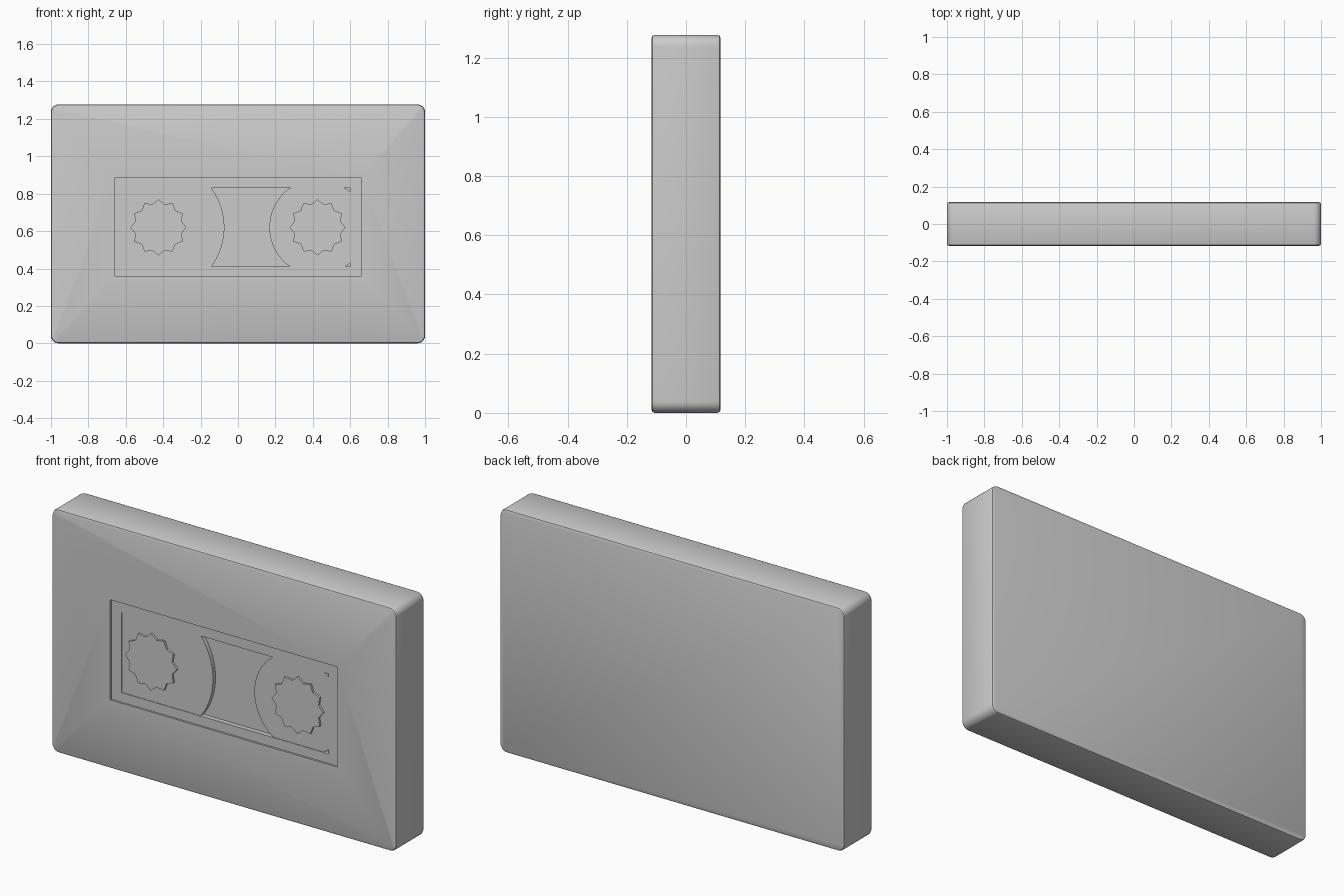
import bpy, bmesh, math

if "Cube" in bpy.data.objects:
    bpy.data.objects.remove(bpy.data.objects["Cube"])

FRONT = -0.117          # y of the front face
HEIGHT = 1.277
MID_Z = 0.62            # height of the reel axes
WIN_X, WIN_Z0, WIN_Z1 = 0.60, 0.41, 0.83

grey = bpy.data.materials.new("plain grey")
grey.diffuse_color = (0.6, 0.6, 0.6, 1)
grey.use_nodes = True
grey.node_tree.nodes["Principled BSDF"].inputs["Base Color"].default_value = grey.diffuse_color


def finish(bm, name):
    bmesh.ops.recalc_face_normals(bm, faces=bm.faces[:])
    mesh = bpy.data.meshes.new(name)
    bm.to_mesh(mesh)
    bm.free()
    ob = bpy.data.objects.new(name, mesh)
    bpy.context.collection.objects.link(ob)
    mesh.materials.append(grey)
    return ob


def prism(name, outline, y0, y1):
    """Extrude an (x, z) outline from y0 to y1."""
    bm = bmesh.new()
    face = bm.faces.new([bm.verts.new((x, y0, z)) for x, z in outline])
    res = bmesh.ops.extrude_face_region(bm, geom=[face])
    verts = [g for g in res["geom"] if isinstance(g, bmesh.types.BMVert)]
    bmesh.ops.translate(bm, verts=verts, vec=(0, y1 - y0, 0))
    return finish(bm, name)


def rect(x, z0, z1):
    return [(-x, z0), (x, z0), (x, z1), (-x, z1)]


def activate(ob):
    bpy.ops.object.select_all(action='DESELECT')
    ob.select_set(True)
    bpy.context.view_layer.objects.active = ob


def cut(target, cutter):
    mod = target.modifiers.new("cut", 'BOOLEAN')
    mod.operation, mod.solver, mod.object = 'DIFFERENCE', 'EXACT', cutter
    activate(target)
    bpy.ops.object.modifier_apply(modifier=mod.name)
    bpy.data.objects.remove(cutter)


def smooth(ob, angle):
    activate(ob)
    bpy.ops.object.shade_smooth_by_angle(angle=math.radians(angle))


# Case: rounded slab with softened front and back rims
bm = bmesh.new()
bmesh.ops.create_cube(bm, size=1)
for v in bm.verts:
    v.co = (v.co.x * 2, v.co.y * -2 * FRONT, (v.co.z + 0.5) * HEIGHT)
corners = [e for e in bm.edges if abs(e.verts[0].co.y - e.verts[1].co.y) > 0.1]
bmesh.ops.bevel(bm, geom=corners, offset=0.04, segments=6, profile=0.5, affect='EDGES')
rims = [e for e in bm.edges if abs(e.verts[0].co.y - e.verts[1].co.y) < 1e-4]
bmesh.ops.bevel(bm, geom=rims, offset=0.012, segments=2, profile=0.5, affect='EDGES')
case = finish(bm, "case")

# Shallow label recess, then the deeper window inside it
cut(case, prism("recess_cutter", rect(0.66, 0.36, 0.885), FRONT - 0.1, FRONT + 0.01))
cut(case, prism("window_cutter", rect(WIN_X, WIN_Z0, WIN_Z1), FRONT - 0.1, FRONT + 0.035))
smooth(case, 25)

# Tape packs (clipped to the window) and toothed hubs
for side, cx, radius in (("left", -0.425, 0.352), ("right", 0.425, 0.257)):
    outline = []
    for i in range(128):
        a = math.tau * i / 128
        p = (min(max(cx + radius * math.cos(a), -WIN_X), WIN_X),
             min(max(MID_Z + radius * math.sin(a), WIN_Z0), WIN_Z1))
        if not outline or math.dist(p, outline[-1]) > 1e-5:
            outline.append(p)
    pack = prism(side + "_tape_pack", outline, FRONT + 0.036, FRONT + 0.013)
    smooth(pack, 25)

    star = []
    for i in range(24):
        a = math.tau * i / 24
        r = 0.15 if i % 2 == 0 else 0.127
        star.append((cx + r * math.cos(a), MID_Z + r * math.sin(a)))
    prism(side + "_hub", star, FRONT + 0.02, FRONT + 0.002)
